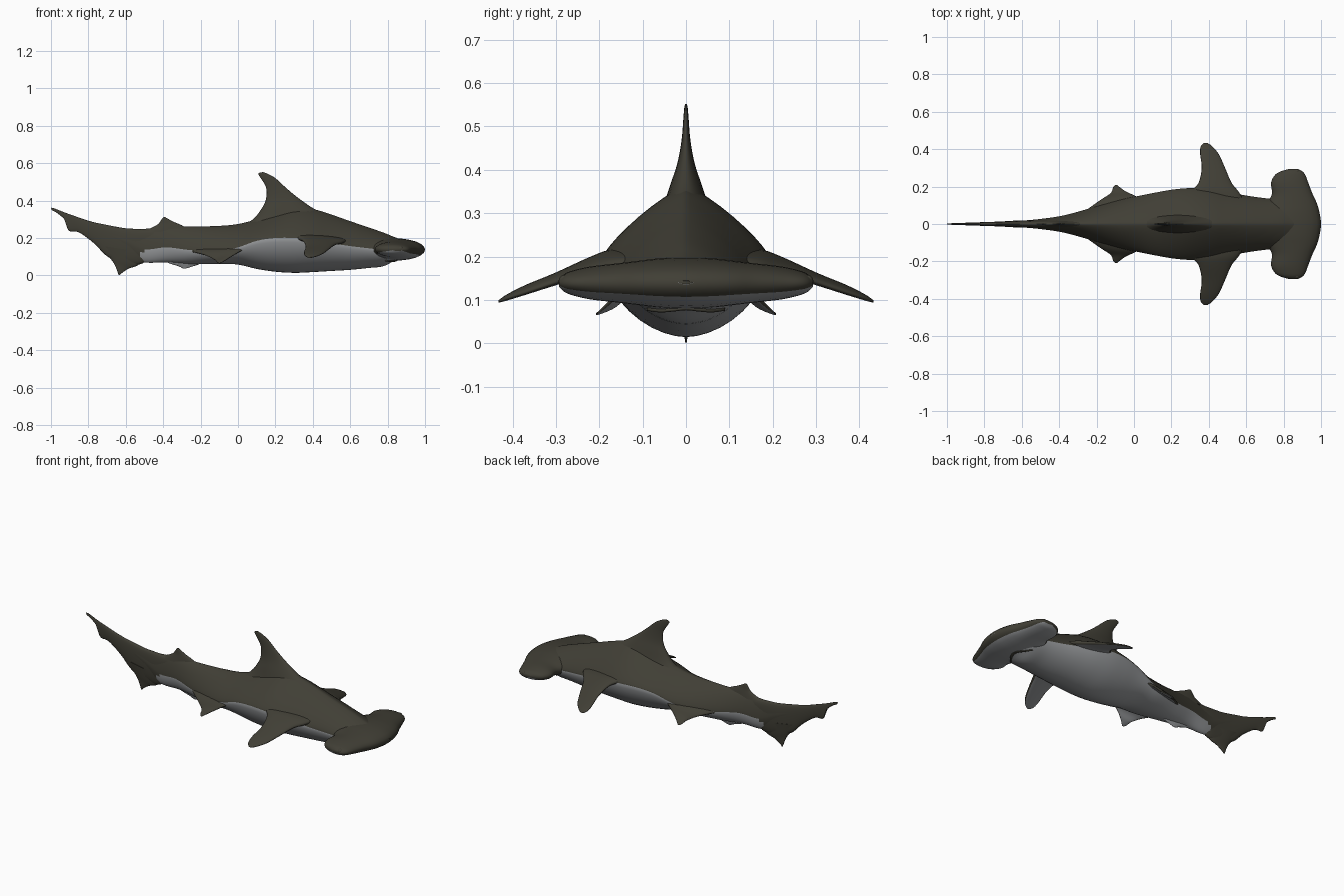
import bpy, bmesh, math
from mathutils import Vector


def material(name, rgb):
    m = bpy.data.materials.new(name)
    m.diffuse_color = (*rgb, 1)
    return m


DARK = material("dark olive skin", (0.052, 0.049, 0.036))
PALE = material("grey belly", (0.30, 0.31, 0.32))


def smooth_stations(rows, steps):
    """Catmull-Rom resampling of rows of numbers."""
    out = []
    n = len(rows)
    for i in range(n - 1):
        p0, p1, p2, p3 = (rows[max(0, min(n - 1, i + k))] for k in (-1, 0, 1, 2))
        for s in range(steps):
            t = s / steps
            out.append([0.5 * (2 * b + (c - a) * t + (2 * a - 5 * b + 4 * c - d) * t * t
                               + (3 * b - a - 3 * c + d) * t ** 3)
                        for a, b, c, d in zip(p0, p1, p2, p3)])
    out.append(list(rows[-1]))
    return out


def loft(name, rings, is_pale):
    """Skin closed rings; is_pale(j, centre) picks the colour of ring segment j."""
    bm = bmesh.new()
    vr = [[bm.verts.new(p) for p in r] for r in rings]
    n = len(rings[0])
    for a, b in zip(vr, vr[1:]):
        for j in range(n):
            k = (j + 1) % n
            f = bm.faces.new((a[j], a[k], b[k], b[j]))
            f.material_index = int(is_pale(j, f.calc_center_median()))
    bm.faces.new(vr[0])
    bm.faces.new(vr[-1])
    bmesh.ops.recalc_face_normals(bm, faces=bm.faces)
    for f in bm.faces:
        f.smooth = True
    me = bpy.data.meshes.new(name)
    bm.to_mesh(me)
    bm.free()
    me.materials.append(DARK)
    me.materials.append(PALE)
    me.set_sharp_from_angle(angle=math.radians(65))
    ob = bpy.data.objects.new(name, me)
    bpy.context.collection.objects.link(ob)
    return ob


def fin(name, rows, normal, side=1, under=False, all_pale=False, power=0.8):
    """Rows: leading xyz, trailing xyz, half thickness. Lens-shaped sections."""
    m = 12
    nv = Vector(normal)
    rings = []
    for r in smooth_stations(rows, 5):
        a, b = Vector(r[0:3]), Vector(r[3:6])
        a.y *= side
        b.y *= side
        h = max(r[6], 0.0015)
        ring = []
        for j in range(2 * m):
            u = (1 - math.cos(math.pi * j / m)) / 2
            w = math.copysign(abs(math.sin(math.pi * j / m)) ** power, m - j) if j % m else 0
            ring.append(a.lerp(b, u) + nv * (h * w))
        rings.append(ring)

    def pale(j, c):
        return all_pale or (under and m + 1 < j < 2 * m - 2)
    return loft(name, rings, pale)


# Body: x, top, widest height, bottom, half width
body = [
    (-0.90, .31, .28, .25, .004), (-0.75, .28, .235, .19, .010), (-0.60, .252, .18, .11, .018),
    (-0.50, .249, .14, .07, .027), (-0.38, .262, .15, .07, .045), (-0.25, .261, .135, .06, .08),
    (-0.10, .265, .13, .062, .125), (0.0, .275, .15, .058, .145), (0.1, .30, .185, .035, .165),
    (0.2, .335, .2, .02, .183), (0.3, .362, .2, .014, .192), (0.4, .355, .19, .018, .187),
    (0.5, .325, .172, .024, .17), (0.6, .29, .157, .03, .152), (0.7, .256, .145, .04, .138),
    (0.78, .228, .135, .05, .13), (0.85, .20, .13, .085, .122), (0.95, .165, .13, .112, .09),
    (1.0, .144, .14, .136, .015)]
SEG = 40
rings = []
for x, top, mid, bot, hw in smooth_stations(body, 4):
    ring = []
    # flanks are straightest under the dorsal fin, rounder elsewhere
    upper = 1.22 + 0.18 * min(1, abs(x - 0.28) / 0.35) ** 2
    for j in range(SEG):
        a = 2 * math.pi * j / SEG
        c, s = math.cos(a), math.sin(a)
        p = 2 / (upper if j < SEG / 2 else 1.8)
        height = (top - mid) if s > 0 else (mid - bot)
        ring.append((x, math.copysign(abs(c) ** p, c) * hw,
                     mid + math.copysign(abs(s) ** p, s) * height))
    rings.append(ring)
loft("body", rings, lambda j, c: j >= SEG / 2 and c.x > -0.55 + 0.5 * (c.z - 0.05))

# Hammer-shaped head: y, leading x, trailing x, half thickness
half = [(0, 1.0, .66, .060), (.06, .992, .68, .057), (.11, .978, .71, .051), (.16, .955, .737, .045),
        (.22, .932, .733, .038), (.26, .917, .752, .029), (.28, .902, .782, .021),
        (.293, .88, .825, .009)]
span = [(-y, a, b, h) for y, a, b, h in reversed(half[1:])] + half
fin("hammer_head", [(a, y, .138, b, y, .14, h) for y, a, b, h in span], (0, 0, 1), under=True,
    power=0.95)

# Dorsal fins
fin("dorsal_fin", [
    (.53, 0, .25, .00, 0, .25, .068), (.50, 0, .305, .08, 0, .30, .056),
    (.40, 0, .36, .128, 0, .36, .038), (.315, 0, .42, .150, 0, .41, .02),
    (.255, 0, .47, .150, 0, .47, .010), (.20, 0, .52, .122, 0, .52, .006),
    (.16, 0, .543, .108, 0, .542, .004), (.135, 0, .552, .118, 0, .551, .002)], (0, 1, 0),
    power=1.0)
fin("rear_dorsal_fin", [
    (-.24, 0, .235, -.52, 0, .23, .018), (-.30, 0, .268, -.46, 0, .256, .012),
    (-.345, 0, .287, -.427, 0, .275, .008), (-.38, 0, .306, -.41, 0, .298, .005),
    (-.39, 0, .312, -.40, 0, .311, .002)], (0, 1, 0), power=1.0)

# Anal fin
fin("anal_fin", [
    (-.16, 0, .10, -.44, 0, .10, .02), (-.20, 0, .064, -.37, 0, .066, .012),
    (-.25, 0, .046, -.32, 0, .05, .006), (-.28, 0, .037, -.295, 0, .038, .002)],
    (0, 1, 0), all_pale=True)

# Tail lobes
fin("tail_upper_lobe", [
    (-.45, 0, .245, -.45, 0, .12, .020), (-.55, 0, .249, -.53, 0, .058, .02),
    (-.65, 0, .258, -.68, 0, .09, .015), (-.78, 0, .287, -.77, 0, .172, .011),
    (-.88, 0, .32, -.85, 0, .23, .008), (-.93, 0, .338, -.905, 0, .24, .006),
    (-.96, 0, .35, -.925, 0, .295, .005), (-.985, 0, .36, -.965, 0, .332, .004),
    (-1.0, 0, .362, -.995, 0, .348, .003)], (0, 1, 0))
fin("tail_lower_lobe", [
    (-.48, 0, .12, -.74, 0, .16, .018), (-.53, 0, .058, -.69, 0, .10, .012),
    (-.585, 0, .036, -.664, 0, .065, .007), (-.622, 0, .012, -.648, 0, .03, .004),
    (-.631, 0, .002, -.638, 0, .002, .002)], (0, 1, 0))

# Paired parts
pectoral = [
    (.60, .09, .19, .24, .09, .205, .022), (.565, .165, .18, .30, .17, .203, .022),
    (.522, .22, .168, .345, .22, .189, .018), (.487, .30, .142, .362, .30, .155, .013),
    (.455, .37, .118, .354, .37, .128, .010), (.422, .412, .104, .356, .412, .108, .007),
    (.395, .432, .096, .372, .432, .097, .003)]
pelvic = [
    (.10, .08, .16, -.29, .05, .14, .018), (.03, .138, .14, -.18, .128, .112, .014),
    (-.04, .172, .10, -.125, .165, .086, .010), (-.078, .198, .075, -.112, .195, .071, .005),
    (-.09, .208, .067, -.102, .208, .066, .002)]
for side, label in ((1, "left"), (-1, "right")):
    fin("pectoral_fin_" + label, pectoral, (0, 0, 1), side, under=True)
    fin("pelvic_fin_" + label, pelvic, (0, 0, 1), side, under=True)
    bpy.ops.mesh.primitive_uv_sphere_add(segments=16, ring_count=10, radius=.015,
                                         location=(.87, side * .279, .143))
    eye = bpy.context.object
    eye.name = "eye_" + label
    eye.data.materials.append(DARK)
    bpy.ops.object.shade_smooth()

# Mouth: thin dark crescent under the head
mouth = [(0, .852, .836, .080), (.03, .845, .830, .077), (.06, .825, .813, .075),
         (.09, .795, .787, .079)]
arc = [(-y, a, b, z) for y, a, b, z in reversed(mouth[1:])] + mouth
fin("mouth", [(a, y, z, b, y, z, .004) for y, a, b, z in arc], (0, 0, 1))
